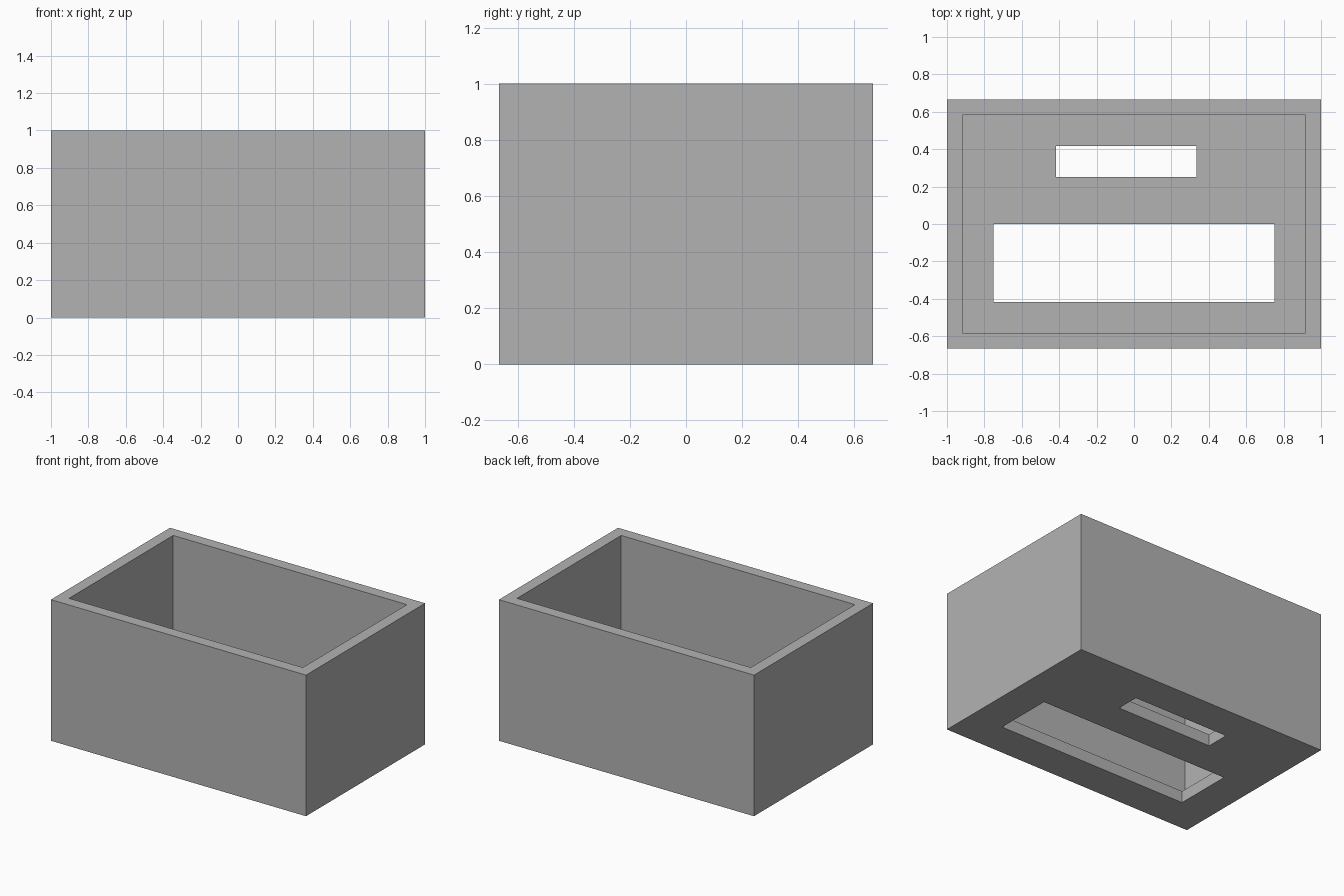
import bpy

cube = bpy.data.objects.get("Cube")
if cube:
    bpy.data.objects.remove(cube, do_unlink=True)

U = 1 / 12  # wall and floor thickness, the module of every dimension

grey = bpy.data.materials.new("plain grey")
grey.use_nodes = True
colour = (0.45, 0.45, 0.45, 1)
grey.diffuse_color = colour
grey.node_tree.nodes["Principled BSDF"].inputs["Base Color"].default_value = colour


def block(name, low, high):
    """Box between two corners given in modules."""
    centre = [(a + b) / 2 * U for a, b in zip(low, high)]
    bpy.ops.mesh.primitive_cube_add(size=1, location=centre)
    ob = bpy.context.object
    ob.name = name
    ob.scale = [(b - a) * U for a, b in zip(low, high)]
    bpy.ops.object.transform_apply(location=True, scale=True)
    ob.data.materials.append(grey)
    return ob


def cut(target, name, low, high):
    """Subtract a box and discard the cutter."""
    cutter = block(name, low, high)
    cutter.hide_render = True
    mod = target.modifiers.new(name, 'BOOLEAN')
    mod.operation = 'DIFFERENCE'
    mod.solver = 'EXACT'
    mod.object = cutter
    bpy.context.view_layer.objects.active = target
    bpy.ops.object.modifier_apply(modifier=mod.name)
    bpy.data.objects.remove(cutter, do_unlink=True)


# Open-topped box
box = block("open_box", (-12, -8, 0), (12, 8, 12))
cut(box, "cavity_cutter", (-11, -7, 1), (11, 7, 14))

# Two slots through the floor
cut(box, "wide_slot_cutter", (-9, -5, -1), (9, 0, 2))
cut(box, "small_slot_cutter", (-5, 3, -1), (4, 5, 2))
